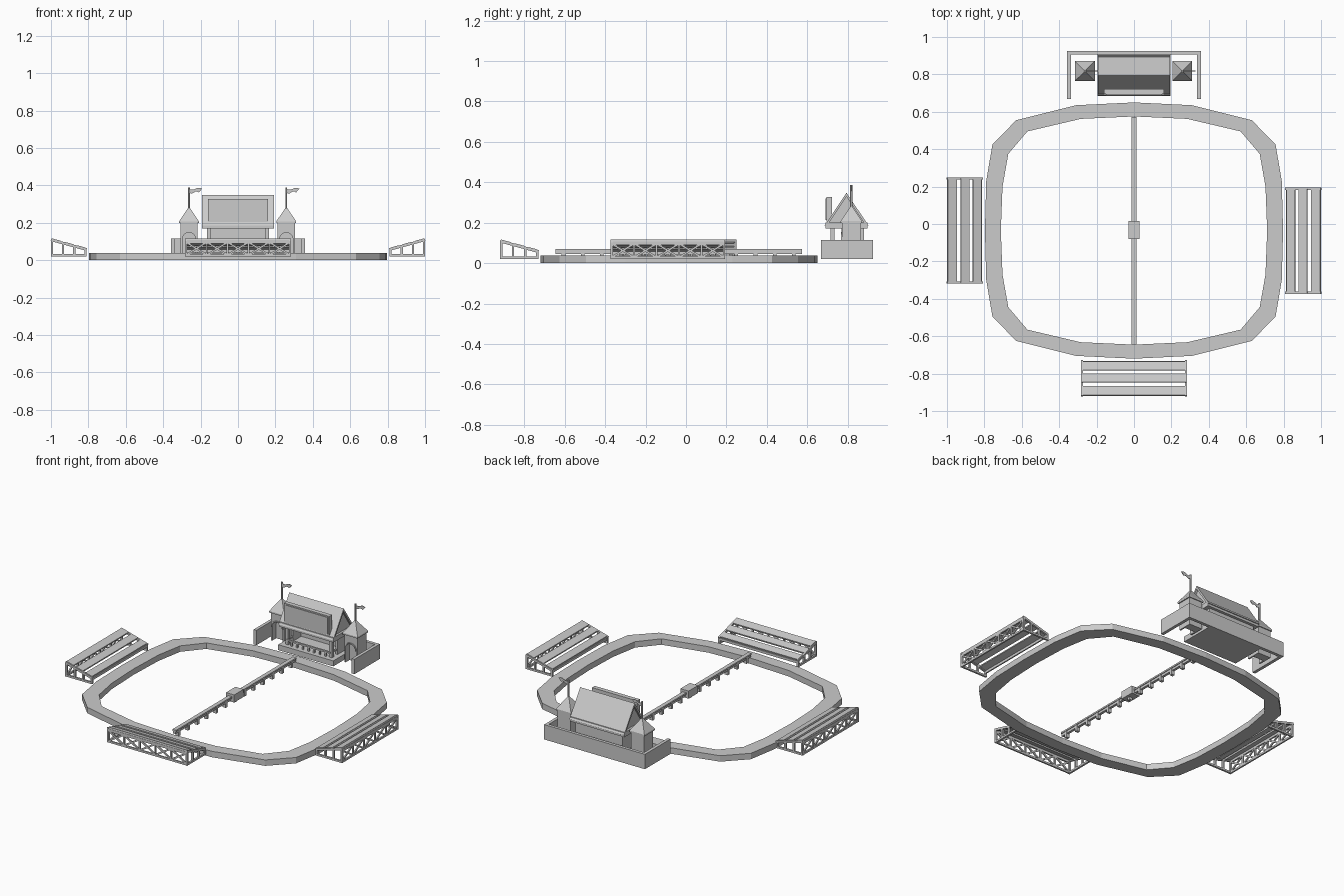
import bpy, bmesh, math
from mathutils import Vector, Matrix

if "Cube" in bpy.data.objects:
    bpy.data.objects.remove(bpy.data.objects["Cube"])


def finish(name, bm):
    bmesh.ops.recalc_face_normals(bm, faces=bm.faces)
    me = bpy.data.meshes.new(name)
    bm.to_mesh(me)
    bm.free()
    ob = bpy.data.objects.new(name, me)
    bpy.context.collection.objects.link(ob)
    return ob


def box(bm, x0, x1, y0, y1, z0, z1):
    m = Matrix.Translation(((x0 + x1) / 2, (y0 + y1) / 2, (z0 + z1) / 2)) @ \
        Matrix.Diagonal((x1 - x0, y1 - y0, z1 - z0, 1))
    bmesh.ops.create_cube(bm, size=1, matrix=m)


def beam(bm, a, b, w, h, up=(0, 0, 1)):
    """Box of section w x h running from a to b."""
    a, b = Vector(a), Vector(b)
    d = (b - a).normalized()
    s = d.cross(Vector(up)).normalized()
    t = s.cross(d)
    m = Matrix((d * (b - a).length, s * w, t * h)).transposed().to_4x4()
    bmesh.ops.create_cube(bm, size=1, matrix=Matrix.Translation((a + b) / 2) @ m)


def prism(bm, pts, axis, c0, c1):
    """Extrude a 2D profile along x (pts are y,z) or y (pts are x,z)."""
    def put(p, c):
        return (c, p[0], p[1]) if axis == 'x' else (p[0], c, p[1])
    a = [bm.verts.new(put(p, c0)) for p in pts]
    b = [bm.verts.new(put(p, c1)) for p in pts]
    bm.faces.new(a)
    bm.faces.new(b[::-1])
    for i in range(len(pts)):
        j = (i + 1) % len(pts)
        bm.faces.new((a[i], b[i], b[j], a[j]))


# Arena border: 20-sided rounded ring
def loop(quarter):
    q = quarter
    pts = q + [(-x, y) for x, y in q[-2::-1]]
    return pts + [(x, -y) for x, y in pts[-2:0:-1]]


outer = loop([(.797, 0), (.79, .265), (.757, .46), (.63, .59), (.31, .67), (0, .685)])
inner = loop([(.712, 0), (.703, .235), (.672, .41), (.57, .53), (.285, .597), (0, .61)])
bm = bmesh.new()
rings = [[bm.verts.new((x, y - .035, z)) for x, y in pts]
         for pts, z in ((outer, 0), (outer, .038), (inner, .038), (inner, 0))]
n = len(outer)
for k in range(4):
    r, s = rings[k], rings[(k + 1) % 4]
    for i in range(n):
        j = (i + 1) % n
        bm.faces.new((r[i], r[j], s[j], s[i]))
finish("arena_border", bm)

# Centre barrier with short posts and middle block
bm = bmesh.new()
box(bm, -.008, .008, -.645, .573, .045, .064)
box(bm, -.013, .013, -.645, .573, .060, .070)
for i in range(13):
    y = -.036 + (i - 6) * .095
    box(bm, -.011, .011, y - .009, y + .009, .02, .06)
finish("centre_barrier", bm)
bm = bmesh.new()
box(bm, -.029, .029, -.08, .015, .036, .085)
finish("barrier_block", bm)

# Sloped bleachers: local low edge at y=0, high edge at y=-D
L, D, LO, HI, BASE = .284, .19, .064, .116, .02


def top(y):
    return LO + (HI - LO) * (-y / D)


bm = bmesh.new()
for s in (-1, 1):
    x = s * (L - .006)
    beam(bm, (x, 0, LO - .007), (x, -D, HI - .007), .012, .014)
    box(bm, x - .006, x + .006, -D, 0, BASE, BASE + .012)
    for y in (-.006, -.066, -.126, -D + .006):
        box(bm, x - .006, x + .006, y - .006, y + .006, BASE, top(y) - .008)
for y0, y1 in ((-.005, -.052), (-.070, -.118), (-.136, -.187)):
    beam(bm, (-L + .006, (y0 + y1) / 2, top((y0 + y1) / 2) - .003),
         (L - .006, (y0 + y1) / 2, top((y0 + y1) / 2) - .003),
         abs(y1 - y0), .010, (0, HI - LO, D))
# Cross-braced back and low front board
yb = -D + .006
box(bm, -L, L, yb - .005, yb + .005, BASE, BASE + .012)
box(bm, -L, L, yb - .005, yb + .005, .090, .108)
box(bm, -L, L, -.010, -.002, .042, .058)
cells = 5
for i in range(cells + 1):
    x = -L + .006 + i * (2 * L - .012) / cells
    box(bm, x - .005, x + .005, yb - .005, yb + .005, BASE, .1)
    if i < cells:
        x2 = x + (2 * L - .012) / cells
        for za, zb in ((.028, .096), (.096, .028)):
            beam(bm, (x, yb, za), (x2, yb, zb), .008, .010)
front = finish("front_bleacher", bm)
front.location = (0, -.73, 0)
for name, loc, ang in (("right_bleacher", (.81, -.09, 0), 90),
                       ("left_bleacher", (-.81, -.035, 0), -90)):
    ob = bpy.data.objects.new(name, front.data)
    ob.location = loc
    ob.rotation_euler.z = math.radians(ang)
    bpy.context.collection.objects.link(ob)

# U-shaped castle wall
bm = bmesh.new()
box(bm, -.357, .357, .905, .925, .02, .115)
for s in (-1, 1):
    box(bm, min(s * .337, s * .357), max(s * .337, s * .357), .668, .905, .02, .115)
finish("courtyard_wall", bm)

# Pavilion: floor, walls, columns and railing
bm = bmesh.new()
box(bm, -.195, .195, .685, .905, .02, .055)
finish("pavilion_floor", bm)
bm = bmesh.new()
box(bm, -.165, .165, .855, .88, .055, .175)
for s in (-1, 1):
    box(bm, s * .158 - .007, s * .158 + .007, .77, .855, .055, .175)
    box(bm, s * .155 - .01, s * .155 + .01, .715, .735, .055, .175)
finish("pavilion_walls", bm)
bm = bmesh.new()
box(bm, -.155, .155, .709, .721, .080, .090)
for i in range(7):
    x = -.12 + i * .04
    box(bm, x - .005, x + .005, .71, .72, .055, .082)
for s in (-1, 1):
    box(bm, s * .155 - .005, s * .155 + .005, .72, .78, .080, .090)
finish("pavilion_railing", bm)

# Pavilion roof: eaves slab, recessed gable block, sloped panels
bm = bmesh.new()
box(bm, -.193, .193, .69, .898, .17, .20)
prism(bm, [(.705, .20), (.883, .20), (.794, .335)], 'x', -.180, .180)
prism(bm, [(.685, .185), (.794, .348), (.904, .185), (.890, .185), (.794, .328), (.699, .185)],
      'x', -.193, .193)
finish("pavilion_roof", bm)
bm = bmesh.new()
box(bm, -.160, .160, .694, .722, .205, .327)
box(bm, -.150, .150, .690, .695, .213, .319)
finish("front_panel", bm)

# Towers: arched front, solid rear, pyramid roof, pole and waving flag
arc = [(.036 * math.cos(math.pi * i / 8), .112 + .036 * math.sin(math.pi * i / 8)) for i in range(9)]
trim = [(x * 1.18, .112 + (z - .112) * 1.18) for x, z in arc]
wave = [(i / 6 * .07, -.006 * math.sin(i / 6 * 2 * math.pi)) for i in range(7)]
for side, cx in (("left", -.262), ("right", .258)):
    bm = bmesh.new()
    prof = [(.046, .02), (.046, .20), (-.046, .20), (-.046, .02), (-.036, .02)] + arc[::-1] + [(.036, .02)]
    prism(bm, [(cx + x, z) for x, z in prof], 'y', .772, .812)
    box(bm, cx - .046, cx + .046, .812, .865, .02, .20)
    prism(bm, [(cx + x, z) for x, z in trim + arc[::-1]], 'y', .766, .774)
    finish(side + "_tower", bm)
    bm = bmesh.new()
    box(bm, cx - .053, cx + .053, .765, .871, .198, .208)
    bmesh.ops.create_cone(bm, cap_ends=True, segments=4, radius1=.053 * math.sqrt(2), radius2=.006, depth=.072,
                          matrix=Matrix.Translation((cx, .818, .244)) @ Matrix.Rotation(math.pi / 4, 4, 'Z'))
    finish(side + "_tower_roof", bm)
    bm = bmesh.new()
    bmesh.ops.create_cone(bm, cap_ends=True, segments=6, radius1=.006, radius2=.006, depth=.115,
                          matrix=Matrix.Translation((cx, .818, .330)))
    flag = [(cx + x, .382 + z) for x, z in wave] + [(cx + x * .75, .362 + z) for x, z in wave[::-1]]
    prism(bm, flag, 'y', .816, .820)
    finish(side + "_flag", bm)
